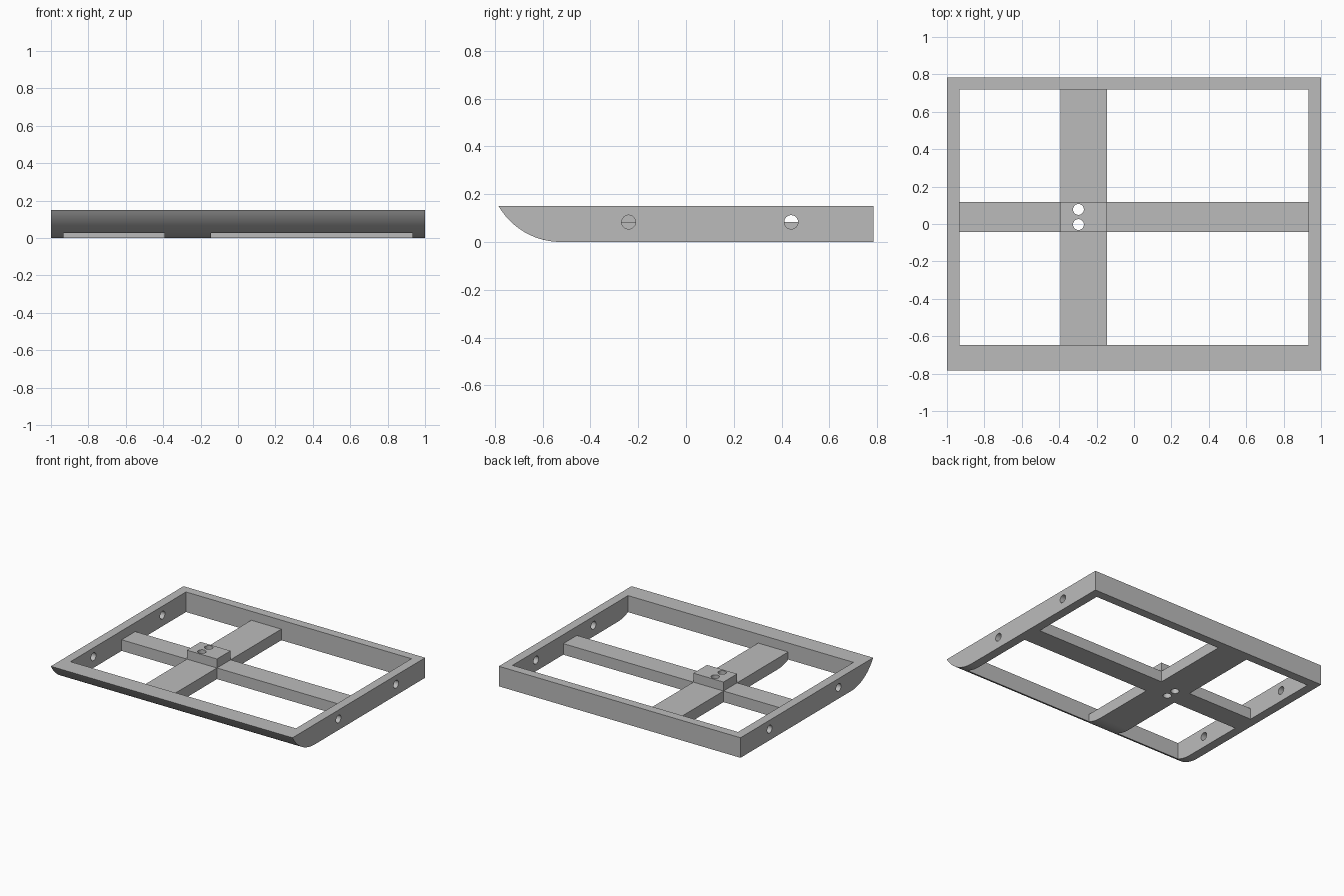
import bpy
import bmesh
from math import sin, cos, radians
from mathutils import Matrix, Vector

if "Cube" in bpy.data.objects:
    bpy.data.objects.remove(bpy.data.objects["Cube"])

grey = bpy.data.materials.new("plain grey")
grey.use_nodes = True
grey.diffuse_color = (0.5, 0.5, 0.5, 1)
grey.node_tree.nodes["Principled BSDF"].inputs["Base Color"].default_value = (0.5, 0.5, 0.5, 1)

# Main dimensions
HALF_X, HALF_Y, TOP = 1.0, 0.784, 0.15
IN_X, IN_FRONT, IN_BACK = 0.933, -0.647, 0.718
BAR_TOP = 0.083
BAR_X = (-0.393, -0.144)
BAR_Y = (-0.043, 0.118)
NOSE_R = 0.30
NOSE_Y = -HALF_Y + NOSE_R * sin(radians(60))
HOLE_R = 0.029


def finish(name, bm):
    bmesh.ops.recalc_face_normals(bm, faces=bm.faces)
    mesh = bpy.data.meshes.new(name)
    bm.to_mesh(mesh)
    bm.free()
    mesh.materials.append(grey)
    obj = bpy.data.objects.new(name, mesh)
    bpy.context.collection.objects.link(obj)
    return obj


def extrude_x(name, profile, x0, x1):
    """Sweep a (y, z) outline from x0 to x1."""
    bm = bmesh.new()
    face = bm.faces.new([bm.verts.new((x0, y, z)) for y, z in profile])
    new = bmesh.ops.extrude_face_region(bm, geom=[face])["geom"]
    bmesh.ops.translate(bm, vec=(x1 - x0, 0, 0),
                        verts=[v for v in new if isinstance(v, bmesh.types.BMVert)])
    return finish(name, bm)


def box(name, xs, ys, zs):
    return extrude_x(name, [(ys[0], zs[0]), (ys[1], zs[0]), (ys[1], zs[1]), (ys[0], zs[1])], *xs)


def rod(centre, axis, length):
    """Cylindrical hole cutter."""
    bm = bmesh.new()
    turn = Vector((0, 0, 1)).rotation_difference(Vector(axis)).to_matrix().to_4x4()
    bmesh.ops.create_cone(bm, cap_ends=True, segments=32, radius1=HOLE_R, radius2=HOLE_R,
                          depth=length, matrix=Matrix.Translation(centre) @ turn)
    return finish("hole_cutter", bm)


def cut(obj, cutters):
    """Subtract the cutters and remove them."""
    for c in cutters:
        c.hide_render = True
        mod = obj.modifiers.new("cut", 'BOOLEAN')
        mod.operation, mod.solver, mod.object = 'DIFFERENCE', 'EXACT', c
    deps = bpy.context.evaluated_depsgraph_get()
    mesh = bpy.data.meshes.new_from_object(obj.evaluated_get(deps))
    obj.modifiers.clear()
    obj.data = mesh
    for c in cutters:
        bpy.data.objects.remove(c)


def nose(start, end, steps):
    """Rounded underside at the front, as (y, z) points; angles in degrees."""
    angles = [radians(start + (end - start) * i / steps) for i in range(steps + 1)]
    return [(NOSE_Y - NOSE_R * sin(a), NOSE_R * (1 - cos(a))) for a in angles]


# Outer frame with rounded front underside
frame = extrude_x("outer_frame", nose(60, 0, 20) + [(HALF_Y, 0), (HALF_Y, TOP)], -HALF_X, HALF_X)
opening = box("opening_cutter", (-IN_X, IN_X), (IN_FRONT, IN_BACK), (-0.1, 0.3))
side_holes = [rod((side * 0.965, y, BAR_TOP), (1, 0, 0), 0.2)
              for side, ys in ((1, (-0.24, 0.44)), (-1, (-0.375, 0.44))) for y in ys]
cut(frame, [opening] + side_holes)

# Lengthwise bar, following the same underside
arc = [p for p in nose(60, 0, 120) if p[0] > IN_FRONT + 0.002]
arc_z = NOSE_R - (NOSE_R ** 2 - (IN_FRONT - NOSE_Y) ** 2) ** 0.5
long_bar = extrude_x("lengthwise_bar", [(IN_FRONT, BAR_TOP), (IN_FRONT, arc_z)] + arc[::4]
                     + [(NOSE_Y, 0), (IN_BACK, 0), (IN_BACK, BAR_TOP)] if arc[::4][-1] != arc[-1]
                     else [(IN_FRONT, BAR_TOP), (IN_FRONT, arc_z)] + arc[::4]
                     + [(IN_BACK, 0), (IN_BACK, BAR_TOP)], *BAR_X)

# Crosswise bar halves and raised centre block
box("cross_bar_right", (-IN_X, BAR_X[0]), BAR_Y, (0, BAR_TOP))
box("cross_bar_left", (BAR_X[1], IN_X), BAR_Y, (0, BAR_TOP))
block = box("centre_block", BAR_X, BAR_Y, (BAR_TOP, TOP))

# Vertical holes through the block and bar
for part in (long_bar, block):
    cut(part, [rod((-0.297, y, 0.08), (0, 0, 1), 0.4) for y in (-0.003, 0.078)])

# Smooth curves, crisp edges
bpy.ops.object.select_all(action='DESELECT')
for part in (frame, long_bar, block):
    part.select_set(True)
bpy.context.view_layer.objects.active = frame
bpy.ops.object.shade_smooth_by_angle(angle=radians(30))
